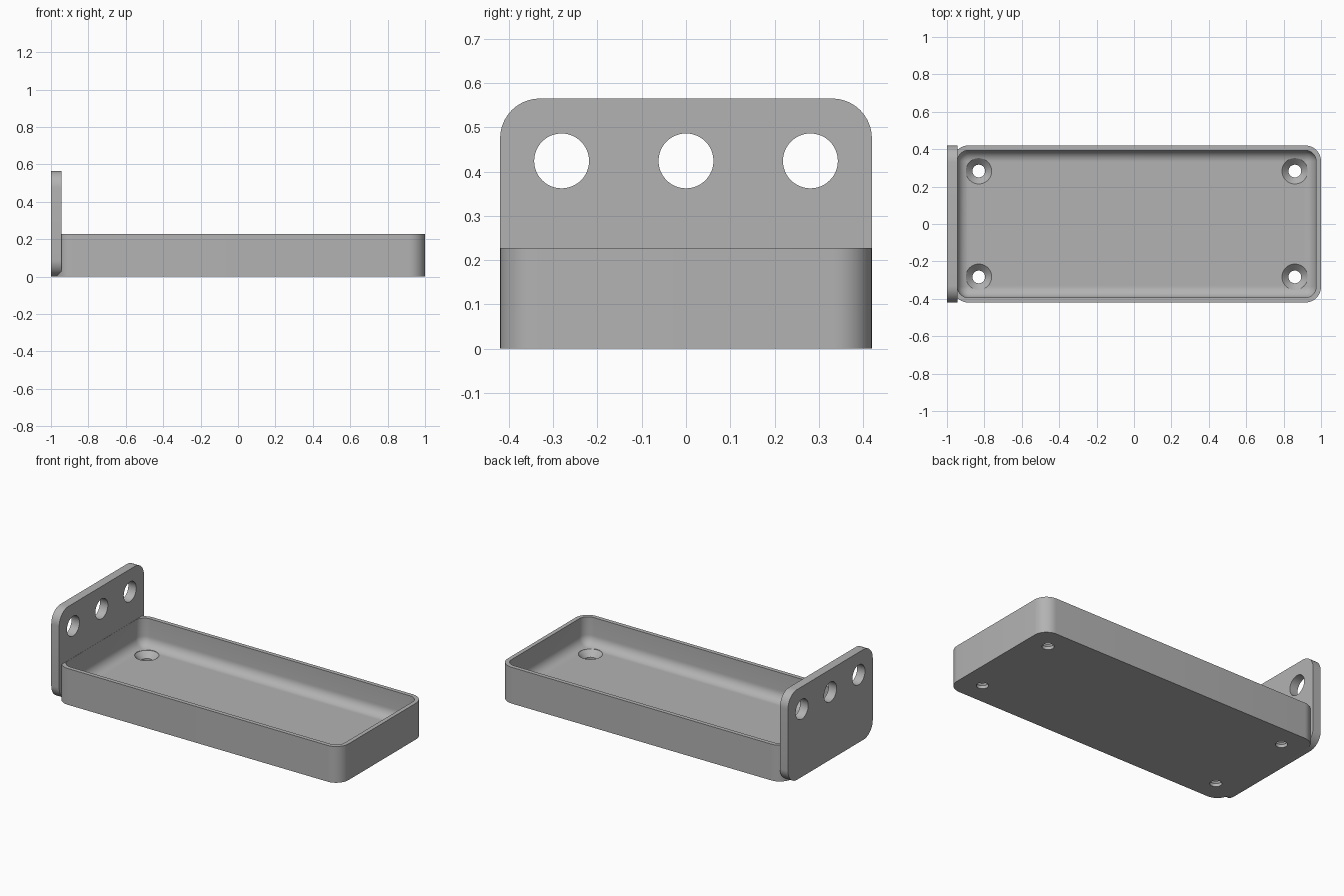
import bpy, bmesh, math
from mathutils import Matrix, Vector

if "Cube" in bpy.data.objects:
    bpy.data.objects.remove(bpy.data.objects["Cube"])

grey = bpy.data.materials.new("plain grey")
grey.use_nodes = True
grey.diffuse_color = (0.45, 0.45, 0.45, 1)
grey.node_tree.nodes["Principled BSDF"].inputs["Base Color"].default_value = (0.45, 0.45, 0.45, 1)


def rounded_rect(hx, hy, r, steps=10):
    """Outline of a rounded rectangle, counter-clockwise."""
    pts = []
    for k, (sx, sy) in enumerate([(1, 1), (-1, 1), (-1, -1), (1, -1)]):
        for i in range(steps + 1):
            a = math.pi / 2 * (k + i / steps)
            pts.append((sx * (hx - r) + r * math.cos(a), sy * (hy - r) + r * math.sin(a)))
    return pts


def circle(r, steps=48):
    return [(r * math.cos(2 * math.pi * i / steps), r * math.sin(2 * math.pi * i / steps))
            for i in range(steps)]


def loft(bm, layers, matrix=Matrix()):
    """Skin a stack of (outline, height) layers and cap both ends."""
    rings = [[bm.verts.new(matrix @ Vector((x, y, z))) for x, y in outline] for outline, z in layers]
    n = len(rings[0])
    for a, b in zip(rings, rings[1:]):
        for i in range(n):
            j = (i + 1) % n
            bm.faces.new((a[i], a[j], b[j], b[i]))
    bm.faces.new(rings[0][::-1])
    bm.faces.new(rings[-1])


def finish(name, bm):
    bmesh.ops.recalc_face_normals(bm, faces=bm.faces)
    mesh = bpy.data.meshes.new(name)
    bm.to_mesh(mesh)
    bm.free()
    mesh.materials.append(grey)
    ob = bpy.data.objects.new(name, mesh)
    bpy.context.collection.objects.link(ob)
    return ob


def cut(ob, cutter):
    """Apply a boolean cut, remove the cutter and smooth the result."""
    bpy.ops.object.select_all(action="DESELECT")
    bpy.context.view_layer.objects.active = ob
    ob.select_set(True)
    mod = ob.modifiers.new("holes", "BOOLEAN")
    mod.object, mod.operation, mod.solver = cutter, "DIFFERENCE", "EXACT"
    bpy.ops.object.modifier_apply(modifier=mod.name)
    bpy.data.objects.remove(cutter)
    bpy.ops.object.shade_smooth_by_angle(angle=math.radians(30))


# Tray: rounded walls with a filleted inside floor
CX, HX, HY, WALL, TOP = 0.015, 0.985, 0.42, 0.026, 0.227
FLOOR, FILLET, CORNER = 0.055, 0.06, 0.085
layers = [(rounded_rect(HX, HY, CORNER), 0),
          (rounded_rect(HX, HY, CORNER), TOP),
          (rounded_rect(HX - WALL, HY - WALL, CORNER - WALL), TOP)]
for i in range(9):
    a = math.pi / 2 * i / 8
    inset = FILLET * (1 - math.cos(a))
    layers.append((rounded_rect(HX - WALL - inset, HY - WALL - inset, max(CORNER - WALL - inset, 0.002)),
                   FLOOR + FILLET * (1 - math.sin(a))))
bm = bmesh.new()
loft(bm, layers, Matrix.Translation((CX, 0, 0)))
tray = finish("tray", bm)

# Four countersunk screw holes in the tray floor
bm = bmesh.new()
for sx in (-1, 1):
    for sy in (-1, 1):
        loft(bm, [(circle(0.034), -0.05), (circle(0.034), FLOOR - 0.035),
                  (circle(0.069), FLOOR), (circle(0.069), FLOOR + 0.03)],
             Matrix.Translation((CX + sx * 0.845, sy * 0.283, 0)))
cut(tray, finish("screw_hole_cutter", bm))

# Upright end plate with three round holes
to_side = Matrix(((0, 0, 1, 0), (1, 0, 0, 0), (0, 1, 0, 0), (0, 0, 0, 1)))
bm = bmesh.new()
outline = rounded_rect(0.42, 0.2825, 0.09)
loft(bm, [(outline, -1), (outline, -0.945)], Matrix.Translation((0, 0, 0.2825)) @ to_side)
plate = finish("end_plate", bm)

bm = bmesh.new()
for y in (-0.281, 0, 0.281):
    loft(bm, [(circle(0.062), -1.1), (circle(0.062), -0.8)],
         Matrix.Translation((0, y, 0.424)) @ to_side)
cut(plate, finish("plate_hole_cutter", bm))
